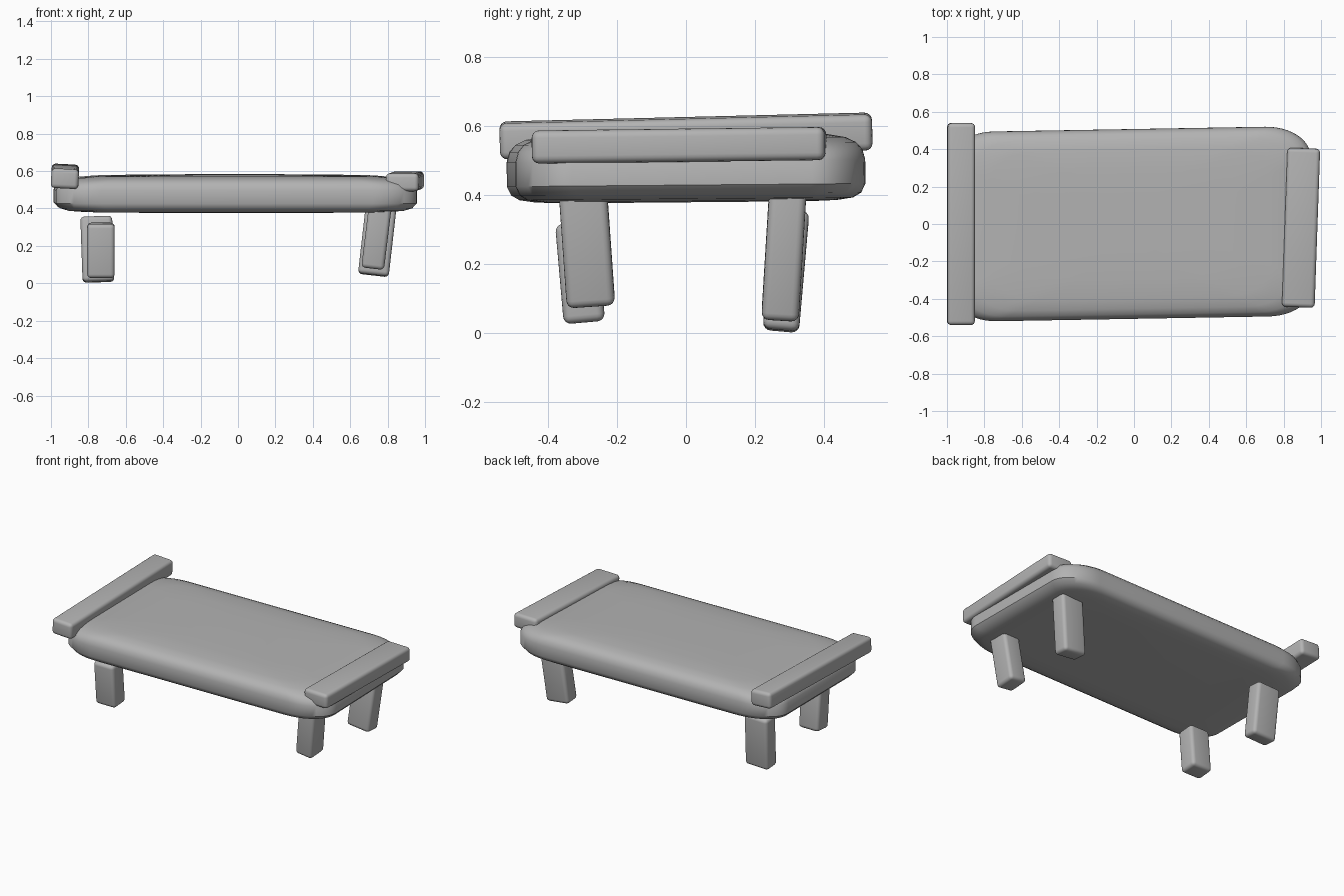
import bpy
import bmesh
from math import radians, sin, cos, pi

cube = bpy.data.objects.get("Cube")
if cube:
    bpy.data.objects.remove(cube, do_unlink=True)

# One plain grey for every part
grey = bpy.data.materials.new("plain_grey")
grey.use_nodes = True
colour = (0.45, 0.45, 0.45, 1)
grey.diffuse_color = colour
grey.node_tree.nodes["Principled BSDF"].inputs["Base Color"].default_value = colour


def finish(bm, name, location, tilt, sharp=40):
    bmesh.ops.recalc_face_normals(bm, faces=bm.faces)
    mesh = bpy.data.meshes.new(name)
    bm.to_mesh(mesh)
    bm.free()
    mesh.materials.append(grey)
    obj = bpy.data.objects.new(name, mesh)
    bpy.context.collection.objects.link(obj)
    obj.location = location
    obj.rotation_euler = [radians(a) for a in tilt]
    bpy.ops.object.select_all(action="DESELECT")
    obj.select_set(True)
    bpy.context.view_layer.objects.active = obj
    bpy.ops.object.shade_smooth_by_angle(angle=radians(sharp))
    return obj


def soft_box(name, size, location, tilt, radius=0.022):
    bm = bmesh.new()
    bmesh.ops.create_cube(bm, size=1)
    bmesh.ops.scale(bm, vec=size, verts=bm.verts)
    bmesh.ops.bevel(bm, geom=bm.edges[:], offset=radius, segments=4,
                    profile=0.5, affect="EDGES")
    return finish(bm, name, location, tilt)


def outline(inset, steps=12):
    """Rounded rectangle whose ends taper faster than its sides."""
    hx, hy = 0.965 - 2 * inset, 0.507 - inset
    rx, ry = min(0.24, hx * 0.5), min(0.16, hy * 0.5)
    points = []
    for q, (sx, sy) in enumerate([(1, 1), (-1, 1), (-1, -1), (1, -1)]):
        for i in range(steps + 1):
            a = (q + i / steps) * pi / 2
            points.append((sx * (hx - rx) + rx * cos(a),
                           sy * (hy - ry) + ry * sin(a)))
    return points


# Bed slab: stacked outlines from the underside to the crowned top
profile = [(0.16, -0.1), (0.08, -0.097), (0.035, -0.09), (0.012, -0.076),
           (0, -0.05), (0, 0.02), (0.008, 0.05), (0.025, 0.07),
           (0.055, 0.085), (0.11, 0.095), (0.22, 0.1), (0.35, 0.102)]
bm = bmesh.new()
rings = [[bm.verts.new((x, y, z)) for x, y in outline(d)] for d, z in profile]
for low, high in zip(rings, rings[1:]):
    for i in range(len(low)):
        j = (i + 1) % len(low)
        bm.faces.new((low[i], low[j], high[j], high[i]))
bm.faces.new(rings[0])
bm.faces.new(rings[-1])
finish(bm, "bed_slab", (-0.015, 0, 0.48), (0.5, 0, 1))

# End boards
soft_box("head_board", (0.147, 1.08, 0.105), (-0.925, 0, 0.572), (1.4, 3, 0))
soft_box("foot_board", (0.175, 0.85, 0.096), (0.893, -0.02, 0.545), (0.7, 0, -2))

# Slightly splayed legs
soft_box("front_right_leg", (0.147, 0.12, 0.29), (-0.733, -0.307, 0.176), (5, 0, 0))
soft_box("back_right_leg", (0.17, 0.105, 0.35), (-0.752, 0.29, 0.182), (-5, -2, 0))
soft_box("front_left_leg", (0.122, 0.14, 0.36), (0.742, -0.288, 0.26), (4, 7, 0))
soft_box("back_left_leg", (0.165, 0.108, 0.38), (0.745, 0.284, 0.232), (-3.5, 6.5, 0))
